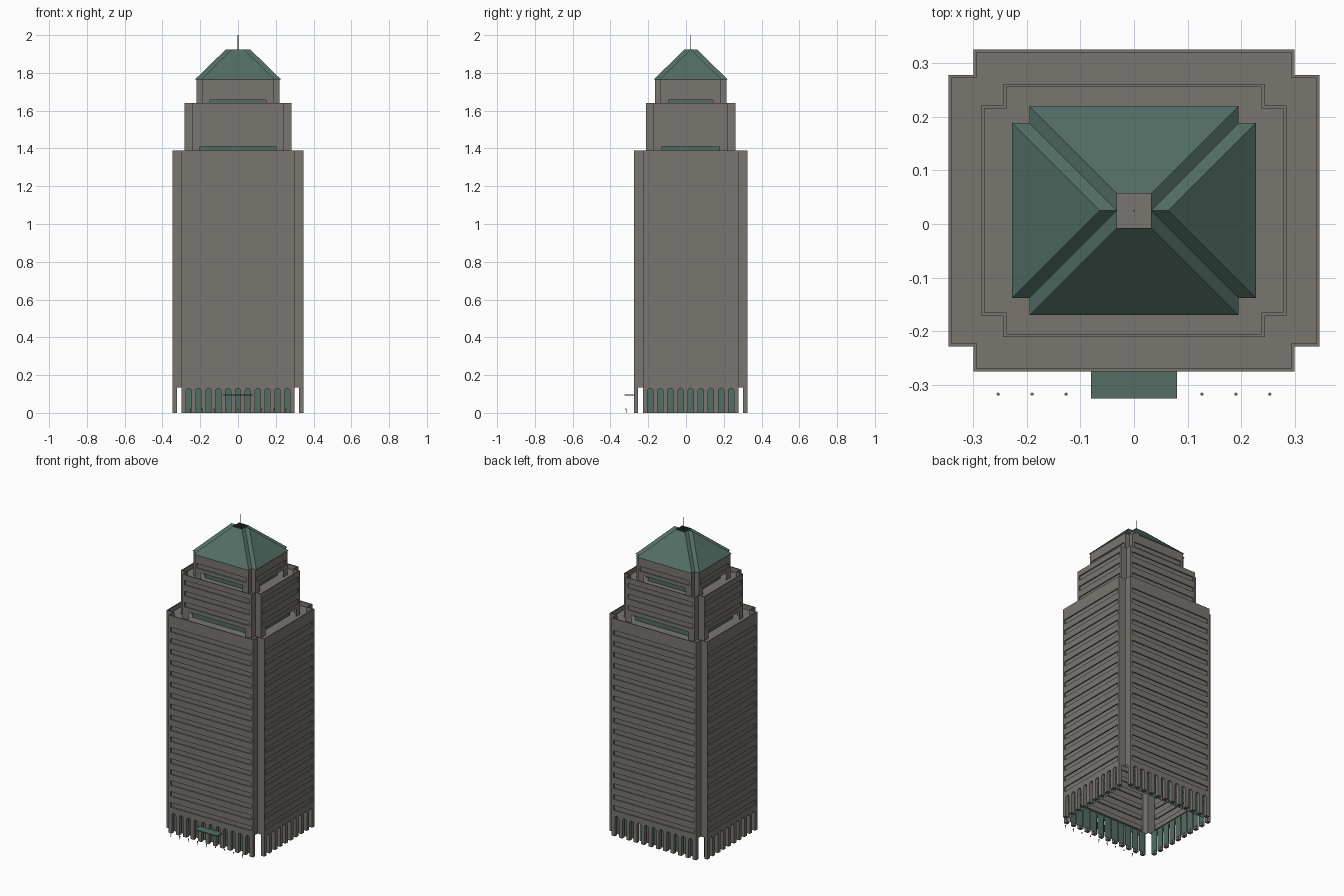
import bpy, bmesh, math
from mathutils import Vector, Matrix

if "Cube" in bpy.data.objects:
    bpy.data.objects.remove(bpy.data.objects["Cube"], do_unlink=True)


def material(name, color):
    m = bpy.data.materials.new(name)
    m.use_nodes = True
    m.diffuse_color = (*color, 1)
    m.node_tree.nodes["Principled BSDF"].inputs["Base Color"].default_value = (*color, 1)
    return m


STONE = material("warm grey stone", (0.194, 0.179, 0.159))
GREEN = material("green copper glass", (0.084, 0.153, 0.126))
DARK = material("dark metal", (0.04, 0.038, 0.035))
CY = 0.025  # tower axis in y
UP = Vector((0, 0, 1))


def finish(name, bm, mat):
    mesh = bpy.data.meshes.new(name)
    bm.to_mesh(mesh)
    bm.free()
    mesh.materials.append(mat)
    obj = bpy.data.objects.new(name, mesh)
    bpy.context.collection.objects.link(obj)
    return obj


def face(bm, pts):
    return bm.faces.new([bm.verts.new(p) for p in pts])


def at(v, z):
    return Vector((v.x, v.y, z))


def upright(bm, s, e, low, high):
    face(bm, [at(s, low), at(e, low), at(e, high), at(s, high)])


def rod(name, x, y, z0, z1, r, mat):
    bm = bmesh.new()
    bmesh.ops.create_cone(bm, cap_ends=True, segments=8, radius1=r, radius2=r, depth=z1 - z0,
                          matrix=Matrix.Translation((x, y, (z0 + z1) / 2)))
    return finish(name, bm, mat)


def outline(hx, hy, n, z):
    """Counter-clockwise rectangle with a square notch in each corner."""
    half = [(hx - n, -hy), (hx - n, n - hy), (hx, n - hy),
            (hx, hy - n), (hx - n, hy - n), (hx - n, hy)]
    return [Vector((s * x, s * y + CY, z)) for s in (1, -1) for x, y in half]


def ring(bm, low, high):
    for i in range(len(low)):
        j = (i + 1) % len(low)
        face(bm, [low[i], low[j], high[j], high[i]])


def window_wall(bm, p, q, z0, z1, first, pitch, slot=0, margin=0.015, tall=0.03, deep=0.007):
    """Wall from p to q: one shallow window band per floor, optional open slot at the foot."""
    u = (q - p).normalized()
    inward = UP.cross(u) * deep
    a, b = p + u * margin, q - u * margin
    ai, bi = a + inward, b + inward
    upright(bm, p, a, z0, z1)
    upright(bm, b, q, z0, z1)
    low, z = z0, first
    if slot:
        low = slot
        upright(bm, a, p + u * 0.043, z0, slot)
        upright(bm, q - u * 0.043, b, z0, slot)
    while z + tall < z1 - 0.01:
        top = z + tall
        upright(bm, a, b, low, z)
        upright(bm, ai, bi, z, top)
        upright(bm, a, ai, z, top)
        upright(bm, bi, b, z, top)
        face(bm, [at(v, z) for v in (a, b, bi, ai)])
        face(bm, [at(v, top) for v in (ai, bi, b, a)])
        low, z = top, z + pitch
    upright(bm, a, b, low, z1)


def tier(name, hx, hy, n, z0, z1, first, parapet=0.03, slot=0):
    bm = bmesh.new()
    low, high = outline(hx, hy, n, z0), outline(hx, hy, n, z1)
    for i in range(len(low)):
        j = (i + 1) % len(low)
        if i % 3 == 2:
            window_wall(bm, low[i], low[j], z0, z1, first, 0.07, slot)
        else:
            face(bm, [low[i], low[j], high[j], high[i]])
    # coping, inner parapet and roof deck
    t = 0.006
    inner = outline(hx - t, hy - t, n, z1)
    deck = outline(hx - t, hy - t, n, z1 - parapet)
    ring(bm, high, inner)
    ring(bm, inner, deck)
    face(bm, deck)
    finish(name, bm, STONE)
    # glass set back behind the open slot
    if slot:
        bm = bmesh.new()
        back = 0.042
        ring(bm, outline(hx - back, hy - back, n, z0), outline(hx - back, hy - back, n, slot + 0.01))
        finish(name + "_clerestory", bm, GREEN)


tier("main_shaft", 0.346, 0.30, 0.047, 0.135, 1.39, 0.165)
tier("middle_setback", 0.284, 0.236, 0.04, 1.36, 1.64, 1.435, slot=1.41)
tier("upper_setback", 0.22, 0.19, 0.03, 1.61, 1.768, 1.68, 0.002, slot=1.657)


# Ground-floor arcade: arched openings between slim piers, one glass pane per bay
def arcade(name, p, q, gaps, pier=0.024, height=0.135, spring=0.116, deep=0.022):
    u = (q - p).normalized()
    inward = UP.cross(u)
    length = (q - p).length
    pitch = (length - pier) / gaps
    r = (pitch - pier) / 2
    prof = [(0, height), (0, 0)]
    glass = bmesh.new()
    for i in range(gaps):
        x = pier + i * pitch
        prof.append((x, 0))
        for k in range(7):
            a = math.pi * (1 - k / 6)
            prof.append((x + r + r * math.cos(a), spring + r * math.sin(a)))
        prof.append((x + 2 * r, 0))
        mid = p + u * (x + r) + inward * 0.035
        half = u * (pitch / 2 - 0.003)
        upright(glass, mid - half, mid + half, 0, height)
    prof += [(length, 0), (length, height)]
    finish(name + "_glass", glass, GREEN)
    bm = bmesh.new()
    f = face(bm, [p + u * x + UP * z for x, z in prof])
    ext = bmesh.ops.extrude_face_region(bm, geom=[f], use_keep_orig=True)
    bmesh.ops.translate(bm, vec=inward * deep,
                        verts=[v for v in ext["geom"] if isinstance(v, bmesh.types.BMVert)])
    bmesh.ops.recalc_face_normals(bm, faces=bm.faces)
    bmesh.ops.triangulate(bm, faces=bm.faces)
    finish(name, bm, STONE)


base = outline(0.346, 0.30, 0.047, 0)
for side, i, gaps in (("left", 2, 9), ("back", 5, 11), ("right", 8, 9), ("front", 11, 11)):
    arcade(side + "_arcade", base[i], base[(i + 1) % 12], gaps)

# Hipped roof with stepped corners, open at the crown
bm = bmesh.new()
run = 0.163
ring(bm, outline(0.227, 0.195, 0.032, 1.766),
     outline(0.227 - run, 0.195 - run, 0.032, 1.925))
finish("hipped_roof", bm, GREEN)
rod("mast", 0, CY, 1.766, 2.0, 0.0015, DARK)

# Entrance canopy
bm = bmesh.new()
bmesh.ops.create_cube(bm, size=1, matrix=Matrix.Translation((0, -0.2975, 0.095))
                      @ Matrix.Diagonal((0.16, 0.055, 0.006, 1)))
finish("entrance_canopy", bm, GREEN)

# Bollards: slim stems with small heads
for i in range(-4, 5):
    x = i * 0.0633
    rod(f"bollard_stem_{i + 5}", x, -0.317, 0, 0.014, 0.001, STONE)
    rod(f"bollard_head_{i + 5}", x, -0.317, 0.014, 0.022, 0.003, STONE)
